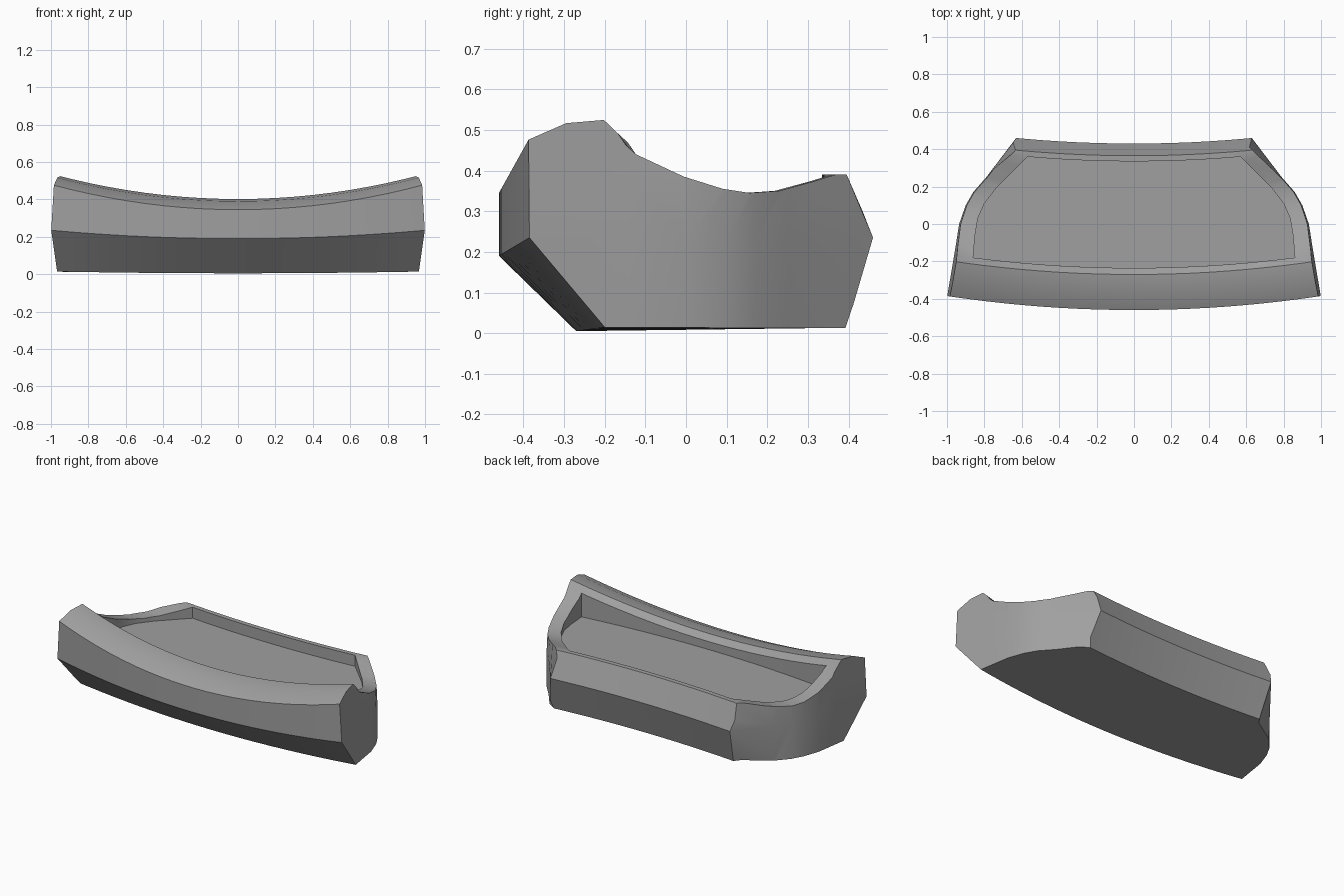
import bpy, math

if "Cube" in bpy.data.objects:
    bpy.data.objects.remove(bpy.data.objects["Cube"], do_unlink=True)

BOW = 0.075  # how far the ends sweep back


def add_loft(name, rings):
    """Closed solid through rings of equal length, capped at both ends."""
    n = len(rings[0])
    verts = [p for ring in rings for p in ring]
    faces = [(k * n + i, k * n + (i + 1) % n, (k + 1) * n + (i + 1) % n, (k + 1) * n + i)
             for k in range(len(rings) - 1) for i in range(n)]
    faces += [tuple(range(n))[::-1], tuple(range(len(verts) - n, len(verts)))]
    mesh = bpy.data.meshes.new(name)
    mesh.from_pydata(verts, [], faces)
    obj = bpy.data.objects.new(name, mesh)
    bpy.context.collection.objects.link(obj)
    bpy.context.view_layer.objects.active = obj
    obj.select_set(True)
    bpy.ops.object.mode_set(mode='EDIT')
    bpy.ops.mesh.select_all(action='SELECT')
    bpy.ops.mesh.normals_make_consistent(inside=False)
    bpy.ops.object.mode_set(mode='OBJECT')
    obj.select_set(False)
    return obj


def cut(obj, cutter, operation):
    mod = obj.modifiers.new(operation, 'BOOLEAN')
    mod.operation, mod.solver, mod.object = operation, 'EXACT', cutter
    bpy.context.view_layer.objects.active = obj
    bpy.ops.object.modifier_apply(modifier=mod.name)
    bpy.data.objects.remove(cutter, do_unlink=True)


# Cross-section at the middle: y, z, and how much z rises towards the ends
SECTION = [(-0.27, 0.005, 0.01), (-0.46, 0.19, 0.045), (-0.46, 0.345, 0.135),
           (-0.365, 0.39, 0.135), (-0.27, 0.402, 0.135), (-0.235, 0.37, 0.135),
           (-0.19, 0.44, 0), (-0.07, 0.385, 0), (0.03, 0.355, 0), (0.1, 0.345, 0),
           (0.18, 0.35, 0), (0.27, 0.372, 0), (0.335, 0.39, 0), (0.365, 0.39, 0),
           (0.43, 0.235, 0), (0.36, 0.013, 0)]
STEPS = 22
xs = [1.1 * (2 * i / STEPS - 1) for i in range(STEPS + 1)]
body = add_loft("curved_tray", [[(x, y + BOW * x * x, z + rise * x * x)
                                 for y, z, rise in SECTION] for x in xs])

# Side walls: plan outline whose rear corner follows the rear faces
SIDE = [(1.018, -0.5), (0.957, -0.14), (0.935, 0), (0.9, 0.1), (0.86, 0.17), (0.79, 0.25)]


def outline(z, rear_y):
    narrow = 1 - 0.06 * max(0, z - 0.235)
    half = [(x * narrow, y) for x, y in SIDE] + [(0.55, 0.25 + 1.5 * (rear_y - 0.25))]
    return [(x, y, z) for x, y in half] + [(-x, y, z) for x, y in reversed(half)]


levels = [(-0.1, 0.353), (0.235, 0.46), (0.39, 0.4), (0.7, 0.28)]
cut(body, add_loft("side_trim", [outline(z, y) for z, y in levels]), 'INTERSECT')

# Recess with a flat floor, following the bowed front and rear
POCKET = [(0.86, -0.18), (0.85, -0.06), (0.835, 0.03), (0.8, 0.11), (0.73, 0.2), (0.57, 0.36)]
ts = [i / 8 for i in range(-7, 8)]
plan = [(0.86 * t, -0.235 + BOW * (0.86 * t) ** 2) for t in ts] + POCKET
plan += [(-0.57 * t, 0.335 + BOW * (0.57 * t) ** 2) for t in ts]
plan += [(-x, y) for x, y in reversed(POCKET)]
cut(body, add_loft("recess", [[(x, y, z) for x, y in plan] for z in (0.32, 0.8)]), 'DIFFERENCE')

# Single grey finish
grey = bpy.data.materials.new("grey")
grey.use_nodes = True
color = (0.35, 0.35, 0.35, 1)
grey.diffuse_color = color
grey.node_tree.nodes["Principled BSDF"].inputs["Base Color"].default_value = color
body.data.materials.clear()
body.data.materials.append(grey)

bpy.ops.object.select_all(action='DESELECT')
body.select_set(True)
bpy.context.view_layer.objects.active = body
bpy.ops.object.shade_smooth_by_angle(angle=math.radians(28))
